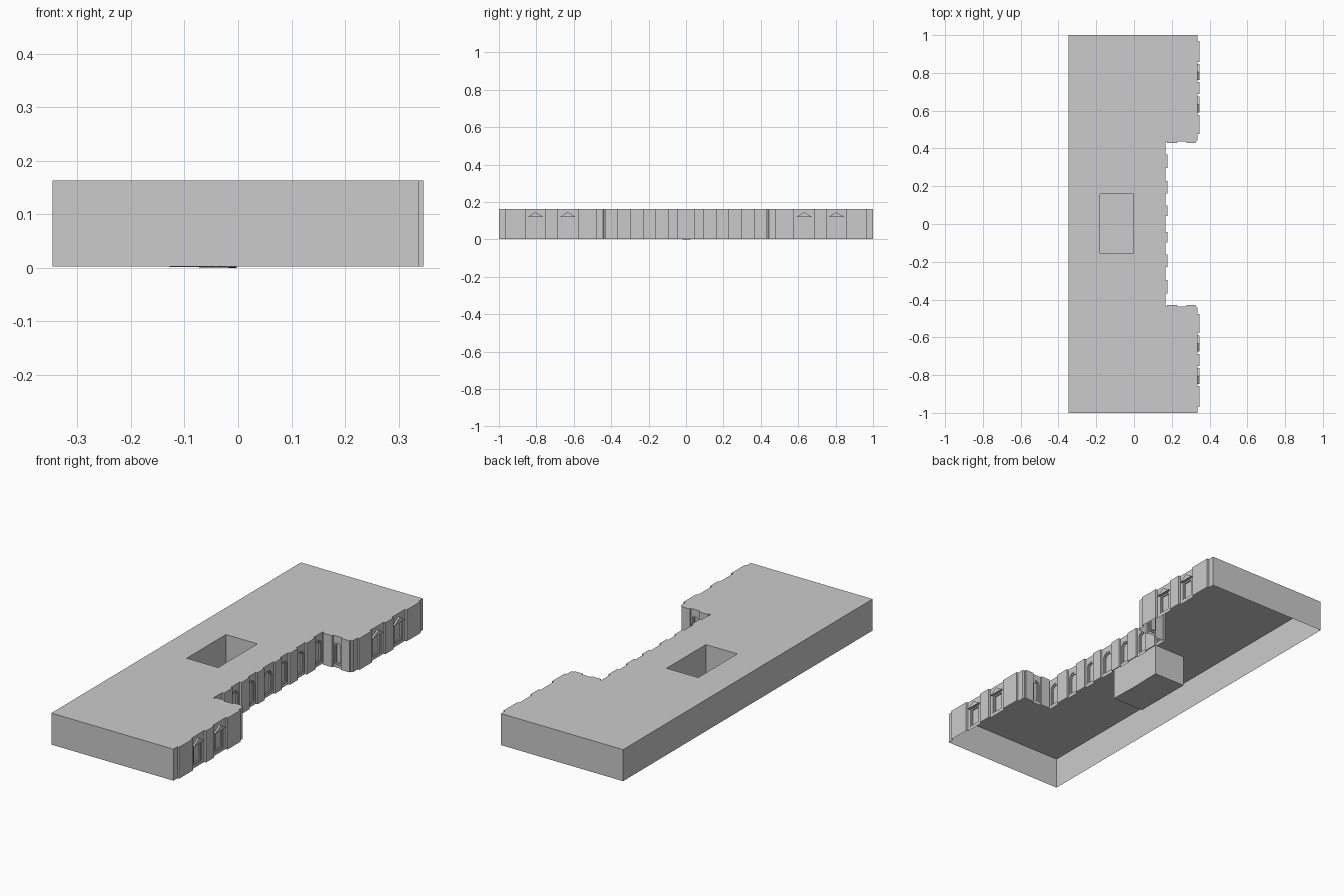
import bpy, bmesh, math
from mathutils import Vector

if "Cube" in bpy.data.objects:
    bpy.data.objects.remove(bpy.data.objects["Cube"])

Z0, Z1 = 0.003, 0.163
ARCH, GABLE = "arch", "gable"


def finish(bm, name):
    bmesh.ops.remove_doubles(bm, verts=bm.verts, dist=0.0002)
    bmesh.ops.recalc_face_normals(bm, faces=bm.faces)
    bm.faces.ensure_lookup_table()
    me = bpy.data.meshes.new(name)
    bm.to_mesh(me)
    bm.free()
    ob = bpy.data.objects.new(name, me)
    bpy.context.collection.objects.link(ob)
    return ob


def loop_edges(bm, vs):
    out = []
    for a, b in zip(vs, vs[1:] + vs[:1]):
        out.append(bm.edges.get((a, b)) or bm.edges.new((a, b)))
    return out


def bridge(bm, A, B):
    n = len(A)
    for i in range(n):
        j = (i + 1) % n
        bm.faces.new((A[i], A[j], B[j], B[i]))


def opening(kind, w, inset):
    # Window outline in wall coordinates: offset from bay centre, height
    h = w / 2 - inset
    bottom = 0.018 + inset
    if kind == GABLE:
        return [(-h, bottom), (h, bottom), (h, 0.117 - inset), (-h, 0.117 - inset)]
    pts = [(-h, bottom), (h, bottom)]
    spring = 0.132 - w / 2
    return pts + [(h * math.cos(math.pi * i / 8), spring + h * math.sin(math.pi * i / 8))
                  for i in range(9)]


def bay(bm, a, b, kind, s):
    # Wall strip from a to b, with a stepped window recess when kind is given
    d = (b - a)
    L = d.length
    d = d / L
    n = Vector((d.y, -d.x))
    mid = (a + b) / 2

    def P(u, z, depth=0.0):
        q = mid + d * u + n * depth
        return bm.verts.new((q.x, q.y * s, z))

    rect = [P(-L/2, Z0), P(L/2, Z0), P(L/2, Z1), P(-L/2, Z1)]
    if not kind:
        bm.faces.new(rect)
        return
    w = 0.064 if kind == GABLE else L * 0.74
    outer, inner = opening(kind, w, 0), opening(kind, w, 0.007)
    o0 = [P(u, z) for u, z in outer]
    bmesh.ops.triangle_fill(bm, use_beauty=True,
                            edges=loop_edges(bm, rect) + loop_edges(bm, o0))
    o1 = [P(u, z, -0.004) for u, z in outer]
    i0 = [P(u, z, -0.004) for u, z in inner]
    i1 = [P(u, z, -0.011) for u, z in inner]
    bridge(bm, o0, o1)
    bridge(bm, o1, i0)
    bridge(bm, i0, i1)
    bm.faces.new(i1)
    if kind == GABLE:
        # Triangular hood above the window
        tri = [(-0.042, 0.119), (0.042, 0.119), (0.0, 0.146)]
        back = [P(u, z, -0.001) for u, z in tri]
        front = [P(u, z, 0.009) for u, z in tri]
        bridge(bm, back, front)
        bm.faces.new(front)


# Half of the facade plan: x, y, window kind of the strip that follows
W, Wp = 0.168, 0.178
V, Vp = 0.337, 0.347
S, Sp = 0.438, 0.429
path = []
for y0, y1 in ((0.043, 0.097), (0.162, 0.228), (0.297, 0.367)):
    path += [(W, y0, None), (Wp, y0, None), (Wp, y1, None), (W, y1, ARCH)]
path += [(W, S, None), (0.176, S, None), (0.176, Sp, None), (0.228, Sp, None), (0.228, S, ARCH),
         (0.278, S, None), (0.278, Sp, None), (0.325, Sp, None), (0.325, S, None),
         (V - 0.005, S, None), (V, S + 0.006, None)]
for y0, y1, k in ((0.476, 0.578, GABLE), (0.687, 0.752, GABLE), (0.857, 0.968, None)):
    path += [(V, y0, None), (Vp, y0, None), (Vp, y1, None), (V, y1, k)]
path += [(V, 1.0, None), (-0.347, 1.0, None)]

# Facade and end walls
bm = bmesh.new()
for s in (1, -1):
    for (x0, y0, k), (x1, y1, _) in zip(path, path[1:]):
        bay(bm, Vector((x0, y0)), Vector((x1, y1)), k, s)
bay(bm, Vector((W, -0.043)), Vector((W, 0.043)), ARCH, 1)
# Plain back wall
bay(bm, Vector((-0.347, 1.0)), Vector((-0.347, -1.0)), None, 1)
finish(bm, "outer_walls")

# Flat roof with the shaft opening
bm = bmesh.new()
plan = [(x, y) for x, y, _ in path] + [(x, -y) for x, y, _ in reversed(path)]
SX0, SX1, SY0, SY1 = -0.18, -0.003, -0.155, 0.16
rim = [(SX0, SY0), (SX1, SY0), (SX1, SY1), (SX0, SY1)]
edges = []
for pts in (plan, rim):
    edges += loop_edges(bm, [bm.verts.new((x, y, Z1)) for x, y in pts])
bmesh.ops.triangle_fill(bm, use_beauty=True, edges=edges, normal=(0, 0, 1))
finish(bm, "roof")

# Light shaft: four sides and a floor that dips slightly at one edge
bm = bmesh.new()
NX, NY = 4, 8
grid = []
for i in range(NX + 1):
    row = []
    for j in range(NY + 1):
        t, v = i / NX, j / NY
        z = Z0 - 0.003 * t * math.sin(math.pi * v) ** 4
        row.append(bm.verts.new((SX0 + (SX1 - SX0) * t, SY0 + (SY1 - SY0) * v, z)))
    grid.append(row)
for i in range(NX):
    for j in range(NY):
        f = bm.faces.new((grid[i][j], grid[i+1][j], grid[i+1][j+1], grid[i][j+1]))
        f.smooth = True
sides = [[r[0] for r in grid], grid[-1], [r[-1] for r in grid[::-1]], grid[0][::-1]]
for side in sides:
    a, b = side[0].co, side[-1].co
    top = [bm.verts.new((b.x, b.y, Z1)), bm.verts.new((a.x, a.y, Z1))]
    bm.faces.new(side + top)
finish(bm, "light_shaft")
